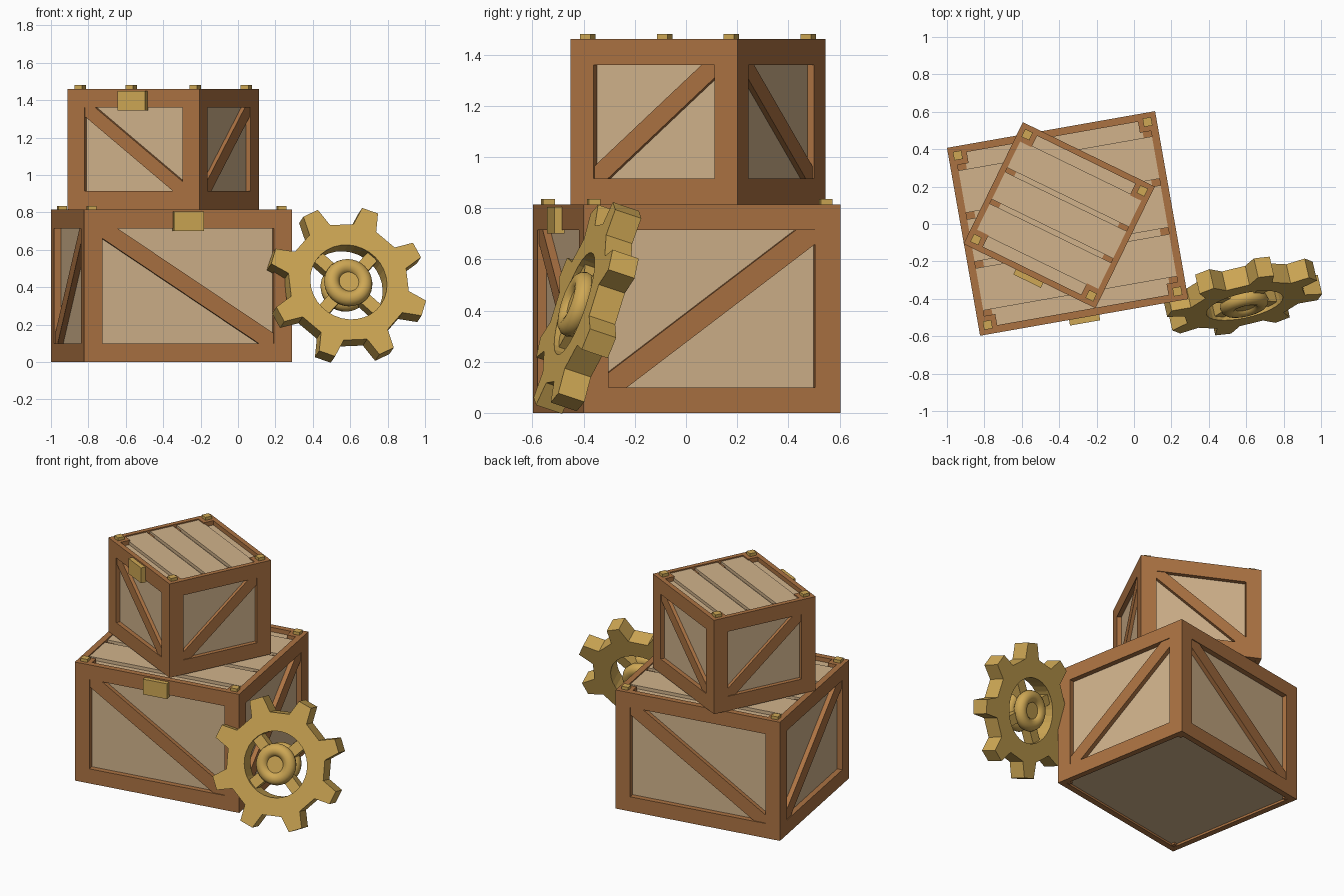
import bpy, bmesh
from math import radians, atan2, hypot, cos, sin, pi
from mathutils import Matrix, Vector

cube = bpy.data.objects.get("Cube")
if cube:
    bpy.data.objects.remove(cube, do_unlink=True)


def material(name, rgb):
    m = bpy.data.materials.new(name)
    m.use_nodes = True
    m.diffuse_color = (*rgb, 1)
    m.node_tree.nodes["Principled BSDF"].inputs["Base Color"].default_value = (*rgb, 1)
    return m


TAN = material("pale wood", (0.64, 0.45, 0.26))
BROWN = material("brown wood", (0.41, 0.17, 0.055))
GOLD = material("brass", (0.62, 0.39, 0.09))


def finish(name, bm, mat, world):
    bmesh.ops.recalc_face_normals(bm, faces=bm.faces)
    mesh = bpy.data.meshes.new(name)
    bm.to_mesh(mesh)
    bm.free()
    mesh.materials.append(mat)
    ob = bpy.data.objects.new(name, mesh)
    ob.matrix_world = world
    bpy.context.collection.objects.link(ob)
    return ob


def box(bm, lo, hi, turn=Matrix()):
    """Box between two corners, then turned."""
    lo, hi = Vector(lo), Vector(hi)
    m = turn @ Matrix.Translation((lo + hi) / 2) @ Matrix.Diagonal((*(hi - lo), 1))
    bmesh.ops.create_cube(bm, size=1, matrix=m)


def crate(name, loc, angle, W, D, H, t, brace_w):
    world = Matrix.Translation(loc) @ Matrix.Rotation(radians(angle), 4, "Z")
    f = 0.1
    frame, braces, panels, planks, bolts = (bmesh.new() for _ in range(5))

    # Four sides: rails, diagonal brace and recessed panel
    for k in range(4):
        turn = Matrix.Rotation(k * pi / 2, 4, "Z")
        w, d = (W, D) if k % 2 == 0 else (D, W)
        out = -d / 2
        low = w / 2 if k % 2 == 0 else w / 2 - t
        box(frame, (-low, out, 0), (low, out + t, f), turn)
        box(frame, (f - w / 2, out, H - f), (w / 2 - f, out + t, H), turn)
        box(panels, (t - w / 2, out + t * 0.9, 0.05), (w / 2 - t, out + t + 0.02, H - 0.05), turn)
        ow, oh = w - 2 * f, H - 2 * f
        slope = atan2(oh, ow) * (-1 if k % 2 == 0 else 1)
        half = hypot(ow, oh) / 2
        lean = turn @ Matrix.Translation((0, 0, H / 2)) @ Matrix.Rotation(-slope, 4, "Y")
        box(braces, (-half, out + 0.006, -brace_w / 2), (half, out + t, brace_w / 2), lean)

    # Corner posts with a bolt on each
    for sx in (-1, 1):
        for sy in (-1, 1):
            cx, cy = sx * W / 2, sy * D / 2
            x, y = cx - sx * f / 2, cy - sy * f / 2
            box(frame, (x - f / 2, y - f / 2, f), (x + f / 2, y + f / 2, H))
            fx, fy = cx - sx * 0.045, cy - sy * 0.045
            box(frame, (fx - 0.02, fy - 0.02, 0.002), (fx + 0.02, fy + 0.02, f))
            box(bolts, (x - 0.023, y - 0.023, H - 0.01), (x + 0.023, y + 0.023, H + 0.02))

    # Floor, lid base and the cross beams under the lid planks
    ix, iy = W / 2 - t, D / 2 - t
    box(panels, (-ix, -iy, 0.015), (ix, iy, 0.04))
    box(panels, (-ix, -iy, H - 0.05), (ix, iy, H - 0.03))
    for s in (-1, 1):
        bx = s * (W / 2 - 0.045)
        box(frame, (bx - 0.04, f - D / 2, H - 0.06), (bx + 0.04, D / 2 - f, H - 0.024))

    # Lid planks
    pitch, gap = D * 0.26, D * 0.035
    for i in (-1, 0, 1):
        y, h = i * pitch, (pitch - gap) / 2
        box(planks, (-ix, y - h, H - 0.035), (ix, y + h, H - 0.008))

    # Latch plate on the front
    latch = bmesh.new()
    box(latch, (-0.082, -D / 2 - 0.03, H - 0.115), (0.082, -D / 2 + 0.01, H - 0.01))

    finish(name + "_frame", frame, BROWN, world)
    finish(name + "_braces", braces, BROWN, world)
    finish(name + "_panels", panels, TAN, world)
    finish(name + "_lid_planks", planks, TAN, world)
    finish(name + "_bolts", bolts, GOLD, world)
    finish(name + "_latch", latch, GOLD, world)


crate("large_crate", (-0.355, 0.003, 0), 10, 1.13, 1.02, 0.815, 0.04, 0.09)
crate("small_crate", (-0.4, 0.047, 0.815), -26, 0.785, 0.724, 0.645, 0.032, 0.075)

# Gear placement: local z is the axle, pointing forward and up
axle = Vector((0.21, -0.92, 0.31)).normalized()
side = Vector((0, 0, 1)).cross(axle).normalized()
rise = axle.cross(side)
place = Matrix((side, rise, axle)).transposed().to_4x4()
place.translation = (0.58, -0.385, 0.41)

# Toothed rim: outer tooth profile bridged to a round hole
HALF = 0.055
profile = []
for tooth in range(8):
    for step, r in ((-11.25, 0.33), (-6, 0.43), (6, 0.43), (11.25, 0.33)):
        profile.append((radians(tooth * 45 + 25 + step), r))
bm = bmesh.new()
loops = []
for z in (-HALF, HALF):
    outer = [bm.verts.new((r * cos(a), r * sin(a), z)) for a, r in profile]
    inner = []
    for i in range(len(profile)):
        a = radians(25 + (i - 1.5) * 11.25)
        inner.append(bm.verts.new((0.21 * cos(a), 0.21 * sin(a), z)))
    loops += [outer, inner]
for a, b in ((0, 1), (2, 3), (0, 2), (1, 3)):
    for i in range(len(profile)):
        bm.faces.new((loops[a][i - 1], loops[a][i], loops[b][i], loops[b][i - 1]))
finish("gear_rim", bm, GOLD, place)

# Spokes
bm = bmesh.new()
for k in range(4):
    turn = Matrix.Rotation(radians(46 + 90 * k), 4, "Z")
    box(bm, (0.06, -0.034, -0.035), (0.22, 0.034, 0.035), turn)
finish("gear_spokes", bm, GOLD, place)

# Hub with a rounded collar on each side
bm = bmesh.new()
bmesh.ops.create_cone(bm, cap_ends=True, segments=24, radius1=0.085, radius2=0.085, depth=0.13)
hub = finish("gear_hub", bm, GOLD, place)
smooth = [hub]
for label, z in (("front", 0.045), ("back", -0.045)):
    bpy.ops.mesh.primitive_torus_add(major_segments=32, minor_segments=12,
                                     major_radius=0.09, minor_radius=0.042)
    collar = bpy.context.object
    collar.name = "gear_collar_" + label
    collar.data.materials.append(GOLD)
    collar.matrix_world = place @ Matrix.Translation((0, 0, z))
    smooth.append(collar)
bpy.ops.object.select_all(action="DESELECT")
for ob in smooth:
    ob.select_set(True)
bpy.context.view_layer.objects.active = hub
bpy.ops.object.shade_smooth_by_angle(angle=radians(40))
